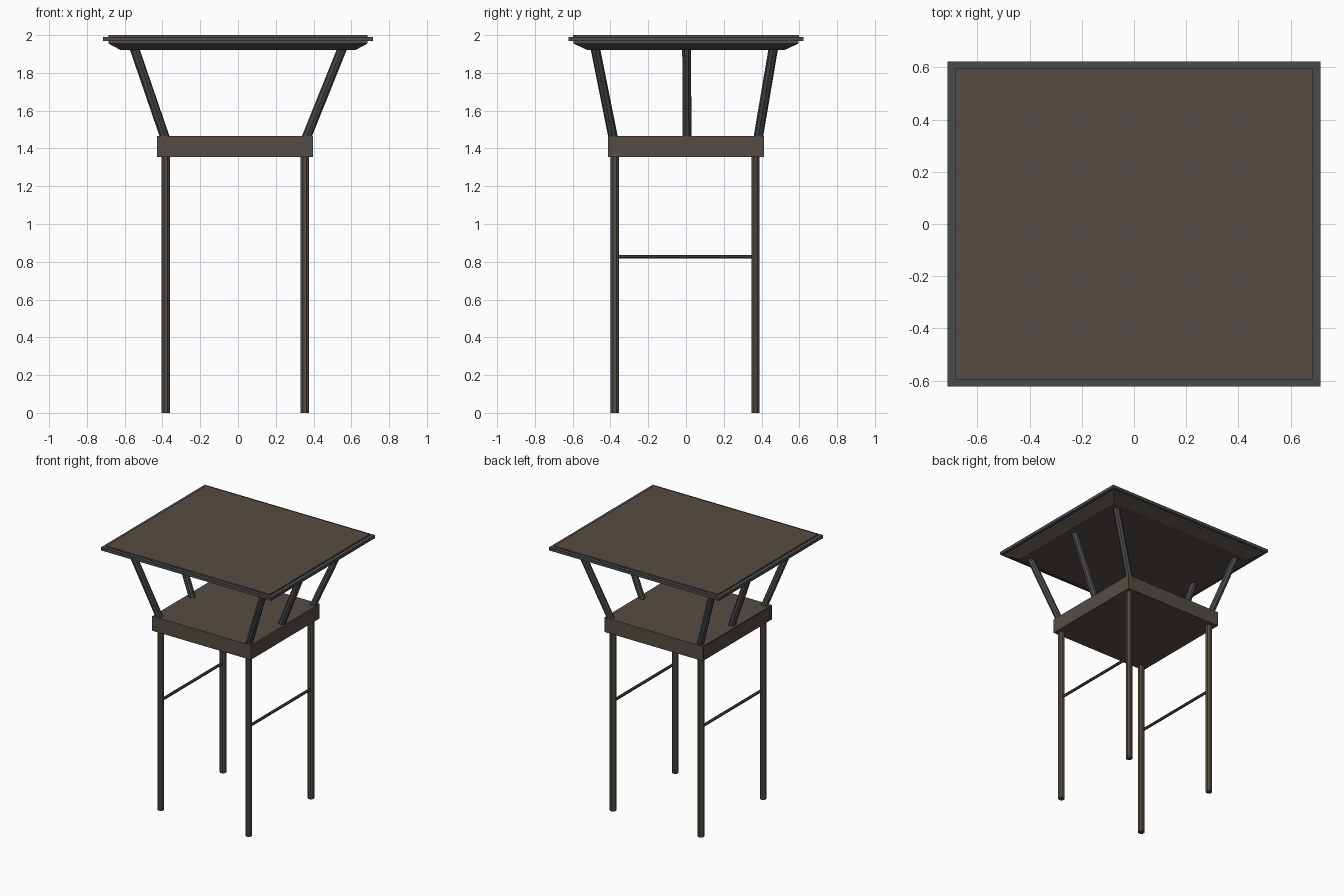
import bpy, bmesh
from math import pi
from mathutils import Vector

if "Cube" in bpy.data.objects:
    bpy.data.objects.remove(bpy.data.objects["Cube"])


def material(name, rgb):
    m = bpy.data.materials.new(name)
    m.diffuse_color = (*rgb, 1)
    m.use_nodes = True
    m.node_tree.nodes["Principled BSDF"].inputs["Base Color"].default_value = m.diffuse_color
    return m


WOOD = material("dark_wood", (0.09, 0.073, 0.058))
METAL = material("dark_metal", (0.068, 0.07, 0.073))


def finish(name, bm, mat):
    bmesh.ops.recalc_face_normals(bm, faces=bm.faces)
    me = bpy.data.meshes.new(name)
    bm.to_mesh(me)
    bm.free()
    me.materials.append(mat)
    ob = bpy.data.objects.new(name, me)
    bpy.context.collection.objects.link(ob)
    return ob


def slab(name, levels, mat, cx=0.0, cy=0.0, recess=False):
    """Stack of rectangles (half x, half y, z) joined into a solid."""
    bm = bmesh.new()
    rings = [[bm.verts.new((cx + sx * hx, cy + sy * hy, z))
              for sx, sy in ((-1, -1), (1, -1), (1, 1), (-1, 1))]
             for hx, hy, z in levels]
    for a, b in zip(rings, rings[1:]):
        for i in range(4):
            j = (i + 1) % 4
            bm.faces.new((a[i], a[j], b[j], b[i]))
    bm.faces.new(rings[0][::-1])
    bm.faces.new(rings[-1])
    bmesh.ops.recalc_face_normals(bm, faces=bm.faces)
    if recess:  # shallow panel in the -x side
        side = [f for f in bm.faces if f.normal.x < -0.9]
        bmesh.ops.inset_region(bm, faces=side, thickness=0.015)
        bmesh.ops.inset_region(bm, faces=side, thickness=0.0005, depth=-0.012)
    return finish(name, bm, mat)


def bar(name, a, b, width, mat):
    """Octagonal bar between two points, width across flats."""
    a, b = Vector(a), Vector(b)
    d = b - a
    bm = bmesh.new()
    r = width / 2 / 0.9239
    bmesh.ops.create_cone(bm, cap_ends=True, segments=8, radius1=r, radius2=r, depth=d.length)
    from mathutils import Matrix
    rot = d.to_track_quat('Z', 'Y').to_matrix().to_4x4() @ Matrix.Rotation(pi / 8, 4, 'Z')
    bmesh.ops.transform(bm, matrix=Matrix.Translation((a + b) / 2) @ rot, verts=bm.verts)
    return finish(name, bm, mat)


# Platform
slab("platform", [(0.413, 0.412, 1.355), (0.413, 0.412, 1.465)], WOOD, cx=-0.017, recess=True)

# Roof: tapered underside, metal rim, top panel
slab("roof_underside", [(0.62, 0.52, 1.92), (0.685, 0.595, 1.955), (0.685, 0.595, 1.97)], WOOD)
slab("roof_rim", [(0.714, 0.622, 1.968), (0.714, 0.622, 1.99)], METAL)
slab("roof_panel", [(0.685, 0.597, 1.985), (0.685, 0.597, 2.0)], WOOD)

# Legs, side rails and slanted roof struts
for side, x, xb, xt in (("left", -0.383, -0.384, -0.552), ("right", 0.354, 0.359, 0.556)):
    for end, y, yb, yt in (("front", -0.377, -0.384, -0.482), ("back", 0.368, 0.381, 0.464)):
        bar(f"{end}_{side}_leg", (x, y, 0), (x, y, 1.37), 0.044, WOOD)
        bar(f"{end}_{side}_strut", (xb, yb, 1.45), (xt, yt, 1.94), 0.046, METAL)
    bar(f"middle_{side}_strut", (xb, 0.006, 1.45), (xt, 0.003, 1.94), 0.046, METAL)
    bar(f"{side}_rail", (x, -0.377, 0.827), (x, 0.368, 0.827), 0.02, WOOD)
